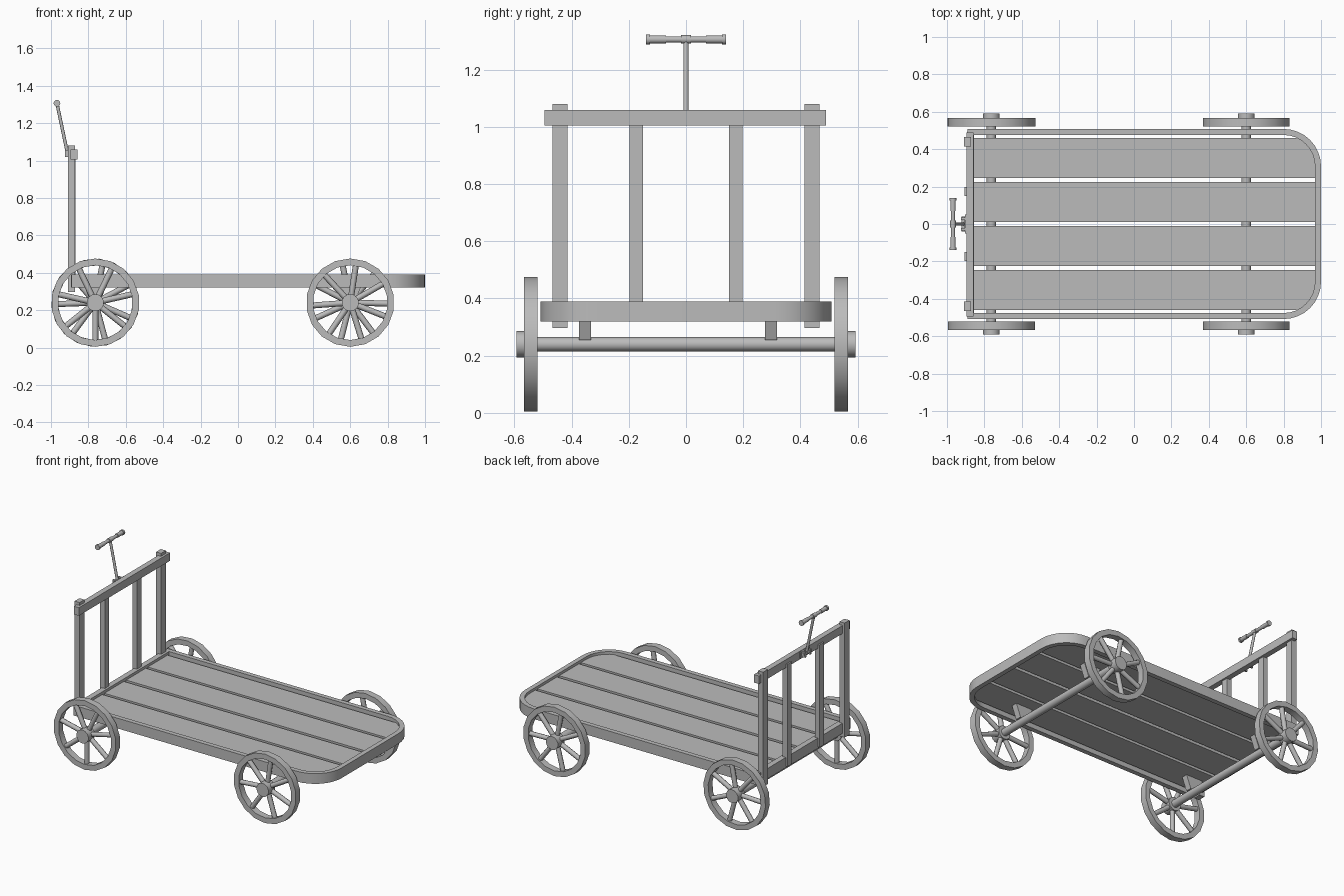
import bpy, bmesh
from math import sin, cos, pi, radians
from mathutils import Vector, Matrix

cube = bpy.data.objects.get("Cube")
if cube:
    bpy.data.objects.remove(cube, do_unlink=True)

grey = bpy.data.materials.new("plain grey")
grey.use_nodes = True
grey.diffuse_color = (0.5, 0.5, 0.5, 1)
grey.node_tree.nodes["Principled BSDF"].inputs["Base Color"].default_value = (0.5, 0.5, 0.5, 1)
parts = []


def finish(name, bm):
    bmesh.ops.recalc_face_normals(bm, faces=bm.faces)
    mesh = bpy.data.meshes.new(name)
    bm.to_mesh(mesh)
    bm.free()
    mesh.materials.append(grey)
    obj = bpy.data.objects.new(name, mesh)
    bpy.context.collection.objects.link(obj)
    parts.append(obj)


def box(name, x, y, z):
    bm = bmesh.new()
    bmesh.ops.create_cube(bm, size=1)
    for v in bm.verts:
        v.co = [(a + b) / 2 + c * (b - a) for (a, b), c in zip((x, y, z), v.co)]
    finish(name, bm)


def prism(name, points, direction):
    """Extrude a flat outline along a direction."""
    bm = bmesh.new()
    face = bm.faces.new([bm.verts.new(p) for p in points])
    top = bmesh.ops.extrude_face_region(bm, geom=[face], use_keep_orig=True)
    moved = [g for g in top["geom"] if isinstance(g, bmesh.types.BMVert)]
    bmesh.ops.translate(bm, verts=moved, vec=direction)
    finish(name, bm)


def rod(bm, a, b, radius, sides=12):
    a, b = Vector(a), Vector(b)
    turn = (b - a).to_track_quat('Z', 'Y').to_matrix().to_4x4()
    bmesh.ops.create_cone(bm, cap_ends=True, segments=sides, radius1=radius, radius2=radius,
                          depth=(b - a).length, matrix=Matrix.Translation((a + b) / 2) @ turn)


def single_rod(name, a, b, radius, sides=12):
    bm = bmesh.new()
    rod(bm, a, b, radius, sides)
    finish(name, bm)


def arc(radius, start, end, side=1, steps=8):
    """Points round a front corner of the bed."""
    out = []
    for i in range(steps + 1):
        t = start + (end - start) * i / steps
        out.append((0.8 + radius * cos(t), side * (0.308 + radius * sin(t))))
    return out


# Bed frame: a U-shaped band with rounded corners, closed by an end rail
def u_path(radius):
    near = arc(radius, 0, pi / 2, -1)[::-1]
    return [(-0.89, near[0][1])] + near + arc(radius, 0, pi / 2) + [(-0.89, -near[0][1])]


outline = u_path(0.2) + u_path(0.168)[::-1]
prism("bed_frame", [(x, y, 0.32) for x, y in outline], (0, 0, 0.07))
box("end_rail", (-0.893, -0.855), (-0.495, 0.495), (0.32, 0.39))

# Deck boards, the outer ones trimmed to the rounded corners
for side, label in ((1, "left"), (-1, "right")):
    box(label + "_inner_board", (-0.86, 0.972), sorted((side * 0.012, side * 0.224)), (0.34, 0.372))
    trimmed = [(-0.86, side * 0.246), (0.972, side * 0.246)]
    trimmed += arc(0.18, 0, radians(57), side)
    trimmed += [(-0.86, side * 0.459)]
    prism(label + "_outer_board", [(x, y, 0.34) for x, y in trimmed], (0, 0, 0.032))

    # End rack posts and slats
    box(label + "_post", (-0.91, -0.872), sorted((side * 0.414, side * 0.466)), (0.297, 1.08))
    box(label + "_slat", (-0.905, -0.87), sorted((side * 0.15, side * 0.197)), (0.33, 1.03))
box("top_bar", (-0.895, -0.857), (-0.495, 0.49), (1.005, 1.06))


# Wheels with axles and tapered brackets
def wheel(label, x, side, phase):
    mid, z, sides = 0.543 * side, 0.24, 18
    bm = bmesh.new()
    rings = []
    for i in range(sides):
        t = phase + 2 * pi * i / sides
        rings.append([bm.verts.new((x + r * cos(t), mid + w, z + r * sin(t)))
                      for r, w in ((0.236, -0.023), (0.236, 0.023), (0.2, 0.023), (0.2, -0.023))])
    for i in range(sides):
        a, b = rings[i - 1], rings[i]
        for k in range(4):
            bm.faces.new((a[k - 1], a[k], b[k], b[k - 1]))
    finish(label + "_rim", bm)
    bm = bmesh.new()
    for i in range(7):
        t = phase + 2 * pi * i / 7
        rod(bm, (x, mid, z), (x + 0.207 * cos(t), mid, z + 0.207 * sin(t)), 0.016, 8)
    finish(label + "_spokes", bm)
    single_rod(label + "_hub", (x, side * 0.52, z), (x, side * 0.592, z), 0.046, 14)


for end, x, phases in (("rear", -0.763, (-90, -75)), ("front", 0.6, (30, 50))):
    for side, label, angle in ((-1, "right", phases[0]), (1, "left", phases[1])):
        wheel(end + "_" + label + "_wheel", x, side, radians(angle))
    single_rod(end + "_axle", (x, -0.54, 0.24), (x, 0.54, 0.24), 0.025, 16)
    for label, y in (("right", -0.374), ("left", 0.276)):
        shape = [(x - 0.065, 0.345), (x + 0.065, 0.345), (x + 0.03, 0.255), (x - 0.03, 0.255)]
        prism(end + "_" + label + "_bracket", [(px, y, pz) for px, pz in shape], (0, 0.042, 0))

# Tilting pull handle with its hinge
foot, head = (-0.912, 0, 1.04), (-0.968, 0, 1.306)
box("hinge_plate", (-0.903, -0.893), (-0.05, 0.05), (1.012, 1.055))
for side, label in ((1, "left"), (-1, "right")):
    box(label + "_hinge_lug", (-0.926, -0.895), sorted((side * 0.022, side * 0.034)), (1.018, 1.057))
    hx, hz = head[0], head[2]
    single_rod(label + "_grip", (hx, side * 0.07, hz), (hx, side * 0.13, hz), 0.014)
    single_rod(label + "_grip_end", (hx, side * 0.126, hz), (hx, side * 0.139, hz), 0.018)
single_rod("hinge_pin", (-0.912, -0.04, 1.037), (-0.912, 0.04, 1.037), 0.011)
single_rod("handle_shaft", foot, head, 0.009)
single_rod("handle_bar", (hx, -0.13, hz), (hx, 0.13, hz), 0.011)
single_rod("handle_collar", (hx, -0.018, hz), (hx, 0.018, hz), 0.015)

# Soft shading on round parts, crisp edges elsewhere
bpy.ops.object.select_all(action='DESELECT')
for obj in parts:
    obj.select_set(True)
bpy.context.view_layer.objects.active = parts[0]
bpy.ops.object.shade_smooth_by_angle(angle=radians(46))
